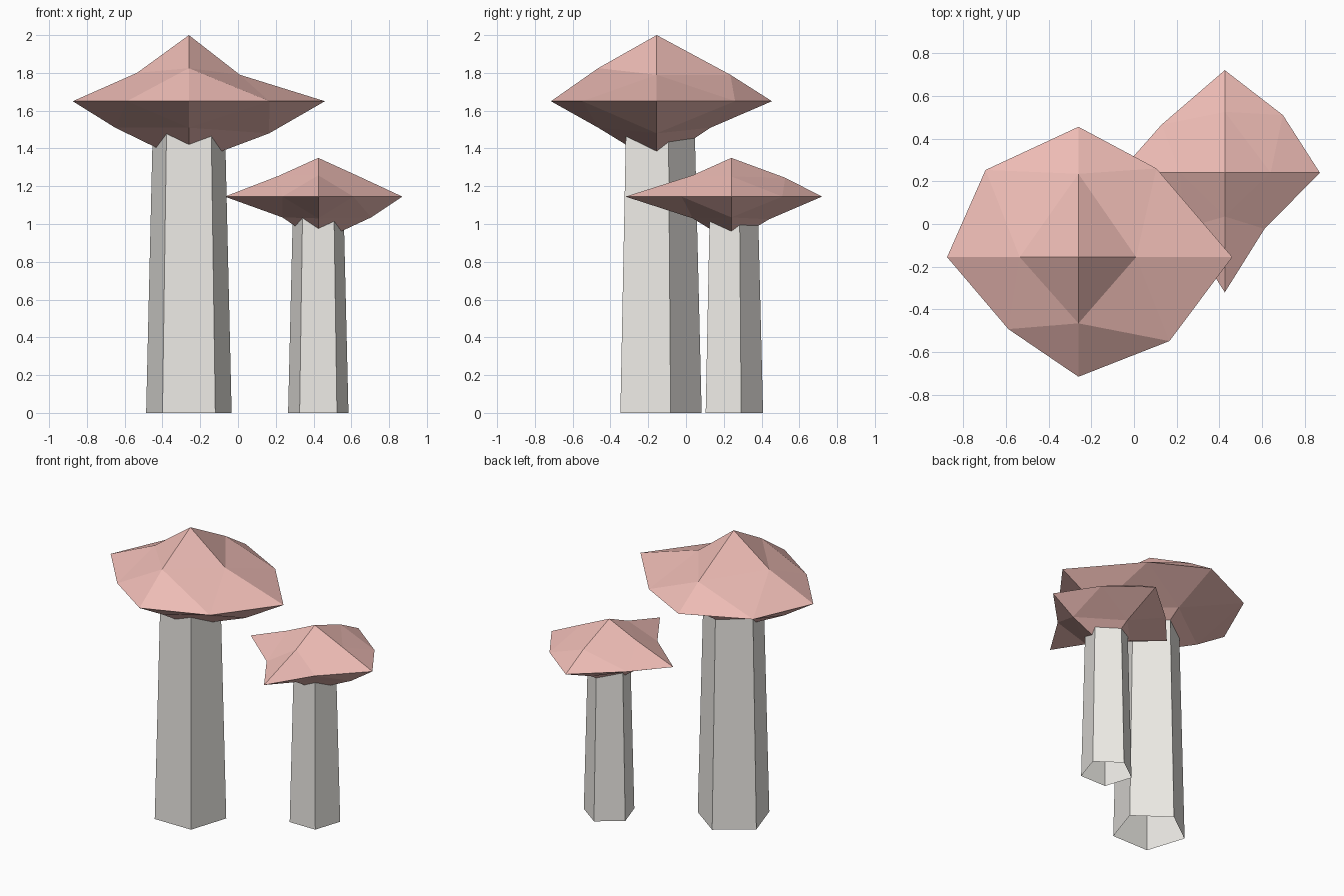
import bpy, bmesh
from math import cos, sin, pi

if "Cube" in bpy.data.objects:
    bpy.data.objects.remove(bpy.data.objects["Cube"])


def material(name, rgb):
    m = bpy.data.materials.new(name)
    m.diffuse_color = (*rgb, 1)
    m.use_nodes = True
    m.node_tree.nodes["Principled BSDF"].inputs["Base Color"].default_value = m.diffuse_color
    return m


red = material("cap_red", (0.85, 0.50, 0.46))
cream = material("stem_cream", (0.85, 0.83, 0.79))


def make_stem(name, x, y, r, height):
    # Open five-sided tapered tube, ending inside the cap
    bpy.ops.mesh.primitive_cone_add(vertices=5, radius1=r, radius2=r * 0.83, depth=height,
                                    end_fill_type='NOTHING', location=(x, y, height / 2))
    ob = bpy.context.object
    ob.name = name
    ob.data.materials.append(cream)


def make_cap(name, center, top, bottom, axis_r, corners, upper, lower):
    # Once-subdivided octahedron, squashed and jittered.
    # Axis order E, N, W, S; corners NE, NW, SW, SE; upper/lower hold (distance, height)
    bm = bmesh.new()
    dirs = [(round(cos(i * pi / 2)), round(sin(i * pi / 2))) for i in range(4)]
    axis = [bm.verts.new((dx * r, dy * r, 0)) for (dx, dy), r in zip(dirs, axis_r)]
    corner = [bm.verts.new((cx, cy, 0)) for cx, cy in corners]
    for pole_z, mids in ((top, upper), (bottom, lower)):
        pole = bm.verts.new((0, 0, pole_z))
        mid = [bm.verts.new((dx * h, dy * h, z)) for (dx, dy), (h, z) in zip(dirs, mids)]
        for i in range(4):
            j = (i + 1) % 4
            for tri in ((pole, mid[i], mid[j]), (mid[i], axis[i], corner[i]),
                        (mid[j], corner[i], axis[j]), (mid[i], corner[i], mid[j])):
                bm.faces.new(tri)
    bmesh.ops.recalc_face_normals(bm, faces=bm.faces)
    me = bpy.data.meshes.new(name)
    bm.to_mesh(me)
    bm.free()
    me.materials.append(red)
    ob = bpy.data.objects.new(name, me)
    ob.location = center
    bpy.context.collection.objects.link(ob)


# Large mushroom
make_stem("large_stem", -0.26, -0.155, 0.238, 1.65)
make_cap("large_cap", (-0.26, -0.155, 1.65), 0.35, -0.33,
         (0.72, 0.61, 0.615, 0.56),
         ((0.365, 0.415), (-0.435, 0.408), (-0.328, -0.337), (0.426, -0.393)),
         ((0.27, 0.14), (0.39, 0.14), (0.275, 0.15), (0.31, 0.175)),
         ((0.425, -0.17), (0.285, -0.14), (0.39, -0.14), (0.31, -0.14)))

# Small mushroom
make_stem("small_stem", 0.425, 0.24, 0.168, 1.145)
make_cap("small_cap", (0.425, 0.24, 1.145), 0.205, -0.24,
         (0.445, 0.48, 0.495, 0.56),
         ((0.272, 0.27), (-0.296, 0.225), (-0.19, -0.26), (0.186, -0.263)),
         ((0.215, 0.107), (0.285, 0.10), (0.21, 0.11), (0.205, 0.113)),
         ((0.28, -0.11), (0.20, -0.12), (0.19, -0.11), (0.205, -0.115)))
